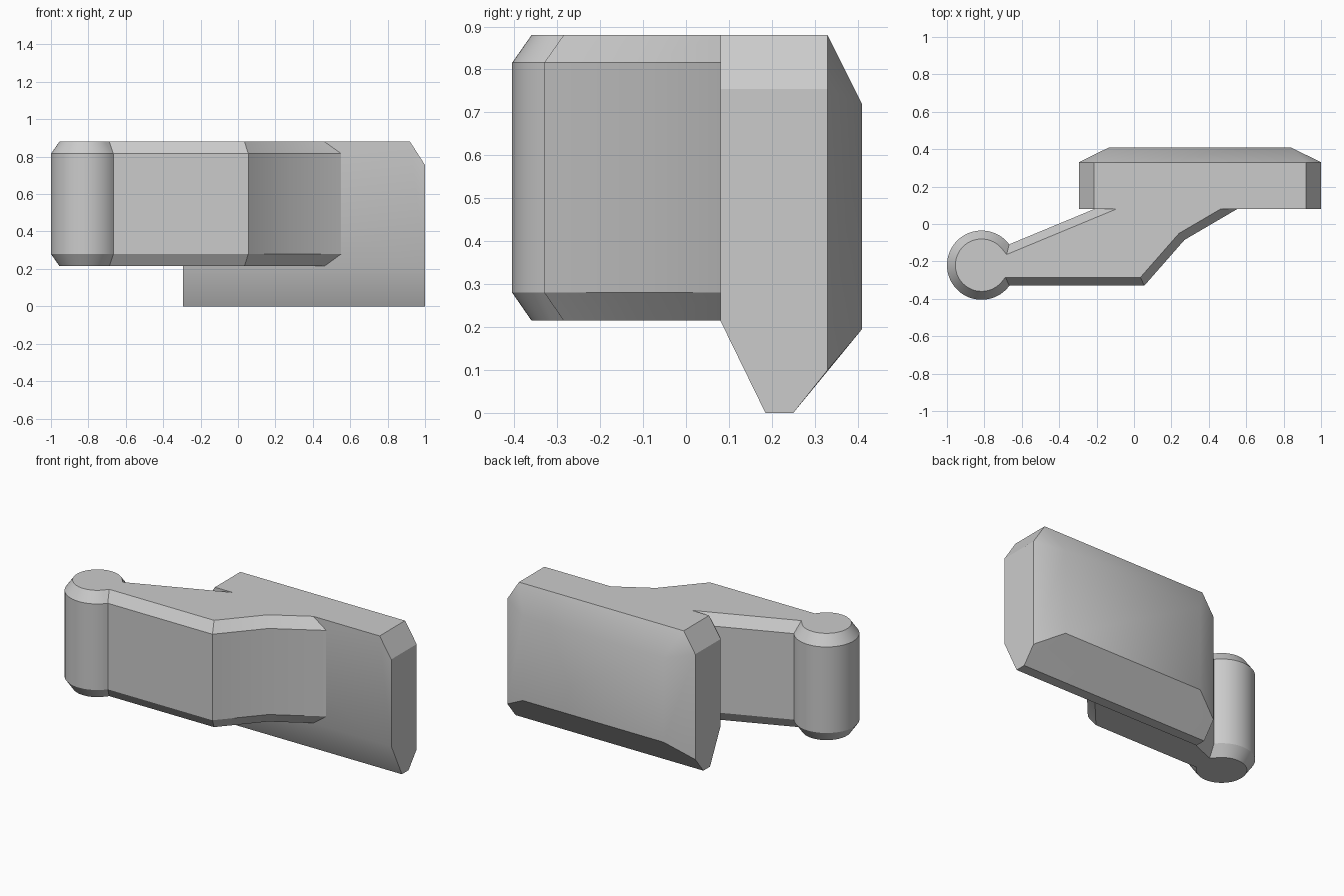
import bpy, bmesh
from math import cos, sin, radians
from mathutils import Vector

if "Cube" in bpy.data.objects:
    bpy.data.objects.remove(bpy.data.objects["Cube"])

grey = bpy.data.materials.new("plain grey")
grey.use_nodes = True
colour = (0.6, 0.6, 0.6, 1)
grey.diffuse_color = colour
grey.node_tree.nodes["Principled BSDF"].inputs["Base Color"].default_value = colour


def finish(bm, name):
    """Turn a bmesh into a smooth-by-angle object."""
    bmesh.ops.recalc_face_normals(bm, faces=bm.faces)
    mesh = bpy.data.meshes.new(name)
    bm.to_mesh(mesh)
    bm.free()
    mesh.materials.append(grey)
    obj = bpy.data.objects.new(name, mesh)
    bpy.context.collection.objects.link(obj)
    bpy.ops.object.select_all(action="DESELECT")
    obj.select_set(True)
    bpy.context.view_layer.objects.active = obj
    bpy.ops.object.shade_smooth_by_angle(angle=radians(30))


def inset(points, dist):
    """Mitred inward offset of a counter-clockwise outline."""
    result = []
    for i, p in enumerate(points):
        a = (p - points[i - 1]).normalized()
        b = (points[(i + 1) % len(points)] - p).normalized()
        na, nb = Vector((-a.y, a.x)), Vector((-b.y, b.x))
        result.append(p + (na + nb) * dist / (1 + na.dot(nb)))
    return result


# Arm: rounded post and bent web, with chamfered top and bottom rims
STEPS = 56
MOUNT_Y = 0.083
post = Vector((-0.815, -0.22))
outline = []
for i in range(STEPS + 1):
    t = radians(37 + (323.5 - 37) * i / STEPS)
    outline.append(post + 0.185 * Vector((cos(t), sin(t))))
outline += [Vector(p) for p in
            [(0.055, -0.33), (0.27, -0.085), (0.757, 0.2), (0.077, 0.2)]]
inner = inset(outline, 0.045)

bm = bmesh.new()
rings = []
for pts, z in ((inner, 0.215), (outline, 0.28), (outline, 0.816), (inner, 0.88)):
    rings.append([bm.verts.new((p.x, p.y, z)) for p in pts])
for low, high in zip(rings, rings[1:]):
    for i in range(len(low)):
        bm.faces.new((low[i - 1], low[i], high[i], high[i - 1]))
bm.faces.new(rings[0])
bm.faces.new(rings[-1])
# Trim the arm where it meets the block
bmesh.ops.bisect_plane(bm, geom=bm.verts[:] + bm.edges[:] + bm.faces[:],
                       plane_co=(0, MOUNT_Y, 0), plane_no=(0, 1, 0),
                       clear_outer=True)
finish(bm, "arm")

# Block: convex slab with clipped top corners, bevelled back and keel
bm = bmesh.new()
middle = 0.3525
rows = [(0.5675, 0.08, 0.88), (0.5675, 0.33, 0.88),
        (0.6475, 0.08, 0.755), (0.6475, 0.33, 0.755),
        (0.6475, 0.08, 0.215), (0.6475, 0.185, 0),
        (0.6475, 0.25, 0), (0.6475, 0.33, 0.1),
        (0.485, 0.41, 0.195), (0.485, 0.41, 0.72)]
for half, y, z in rows:
    for side in (-1, 1):
        bm.verts.new((middle + side * half, y, z))
bmesh.ops.convex_hull(bm, input=bm.verts)
bmesh.ops.dissolve_limit(bm, angle_limit=radians(1), verts=bm.verts, edges=bm.edges)
finish(bm, "block")
